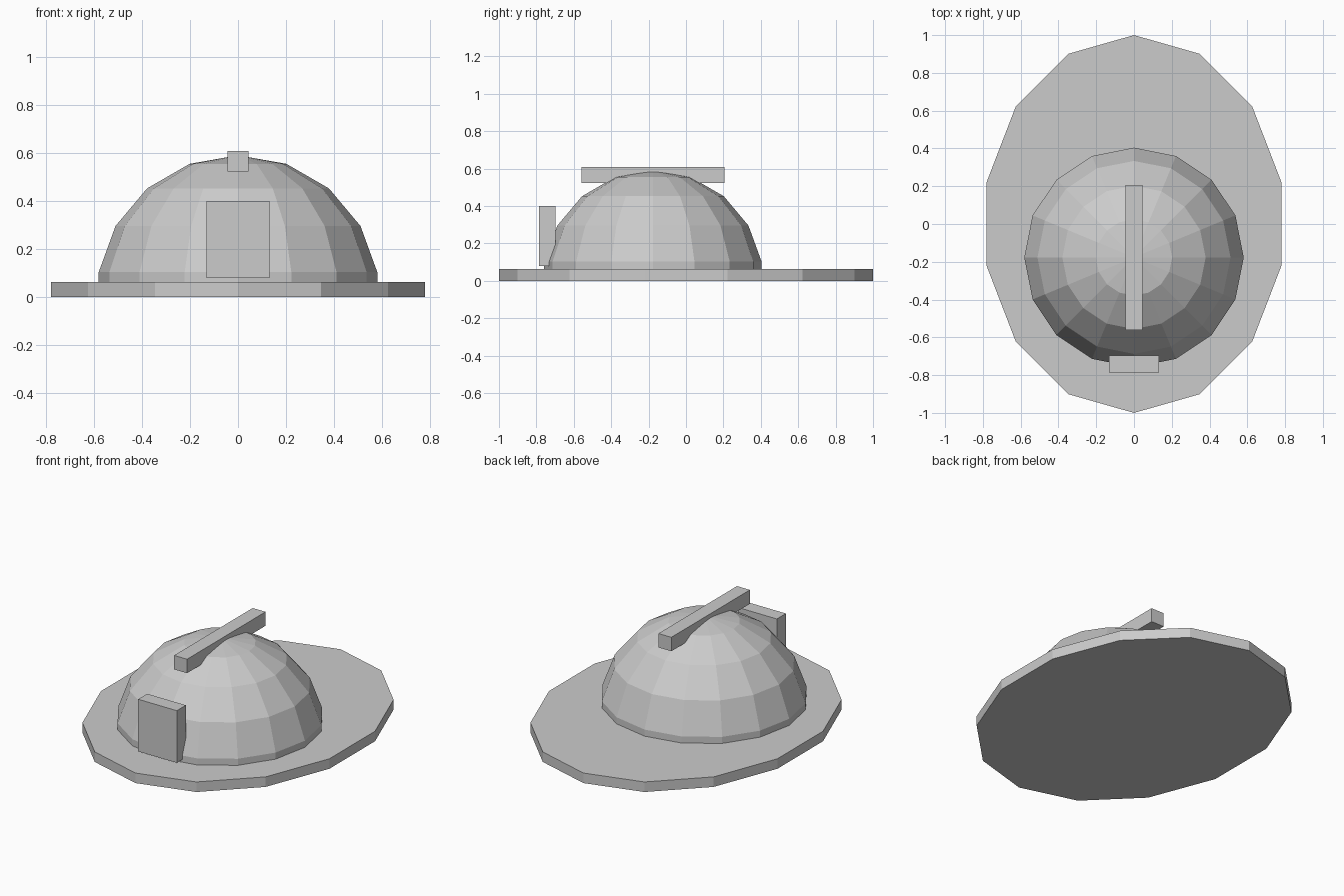
import bpy, bmesh, math
from mathutils import Matrix

if "Cube" in bpy.data.objects:
    bpy.data.objects.remove(bpy.data.objects["Cube"])

grey = bpy.data.materials.new("plain grey")
grey.diffuse_color = (0.6, 0.6, 0.6, 1)
grey.use_nodes = True
grey.node_tree.nodes["Principled BSDF"].inputs["Base Color"].default_value = grey.diffuse_color


def finish(name, bm):
    bmesh.ops.recalc_face_normals(bm, faces=bm.faces)
    mesh = bpy.data.meshes.new(name)
    bm.to_mesh(mesh)
    bm.free()
    mesh.materials.append(grey)
    obj = bpy.data.objects.new(name, mesh)
    bpy.context.collection.objects.link(obj)
    return obj


def box(name, lo, hi):
    bm = bmesh.new()
    size = [b - a for a, b in zip(lo, hi)]
    mid = [(a + b) / 2 for a, b in zip(lo, hi)]
    bmesh.ops.create_cube(bm, size=1, matrix=Matrix.Translation(mid) @ Matrix.Diagonal((*size, 1)))
    return finish(name, bm)


# Brim: flat oval disc with 14 sides, corners pointing front and back
bm = bmesh.new()
sides, thick = 14, 0.062
ring = [bm.verts.new((0.8 * math.sin(a), math.cos(a), 0))
        for a in (2 * math.pi * i / sides for i in range(sides))]
base = bm.faces.new(ring)
top = bmesh.ops.extrude_face_region(bm, geom=[base], use_keep_orig=True)["geom"]
for v in top:
    if isinstance(v, bmesh.types.BMVert):
        v.co.z = thick
finish("brim", bm)

# Crown: faceted dome, the upper part of a 16 x 9 sphere, sunk into the brim
bm = bmesh.new()
bmesh.ops.create_uvsphere(bm, u_segments=16, v_segments=9, radius=0.59)
bmesh.ops.bisect_plane(bm, geom=bm.verts[:] + bm.edges[:] + bm.faces[:],
                       plane_co=(0, 0, 0.03), plane_no=(0, 0, 1), clear_inner=True)
bmesh.ops.holes_fill(bm, edges=[e for e in bm.edges if e.is_boundary])
bmesh.ops.translate(bm, vec=(0, -0.177, 0), verts=bm.verts)
finish("crown", bm)

# Ridge bar over the crown and plate on its front
box("ridge_bar", (-0.044, -0.56, 0.522), (0.044, 0.206, 0.608))
box("front_plate", (-0.132, -0.785, 0.078), (0.132, -0.697, 0.4))
